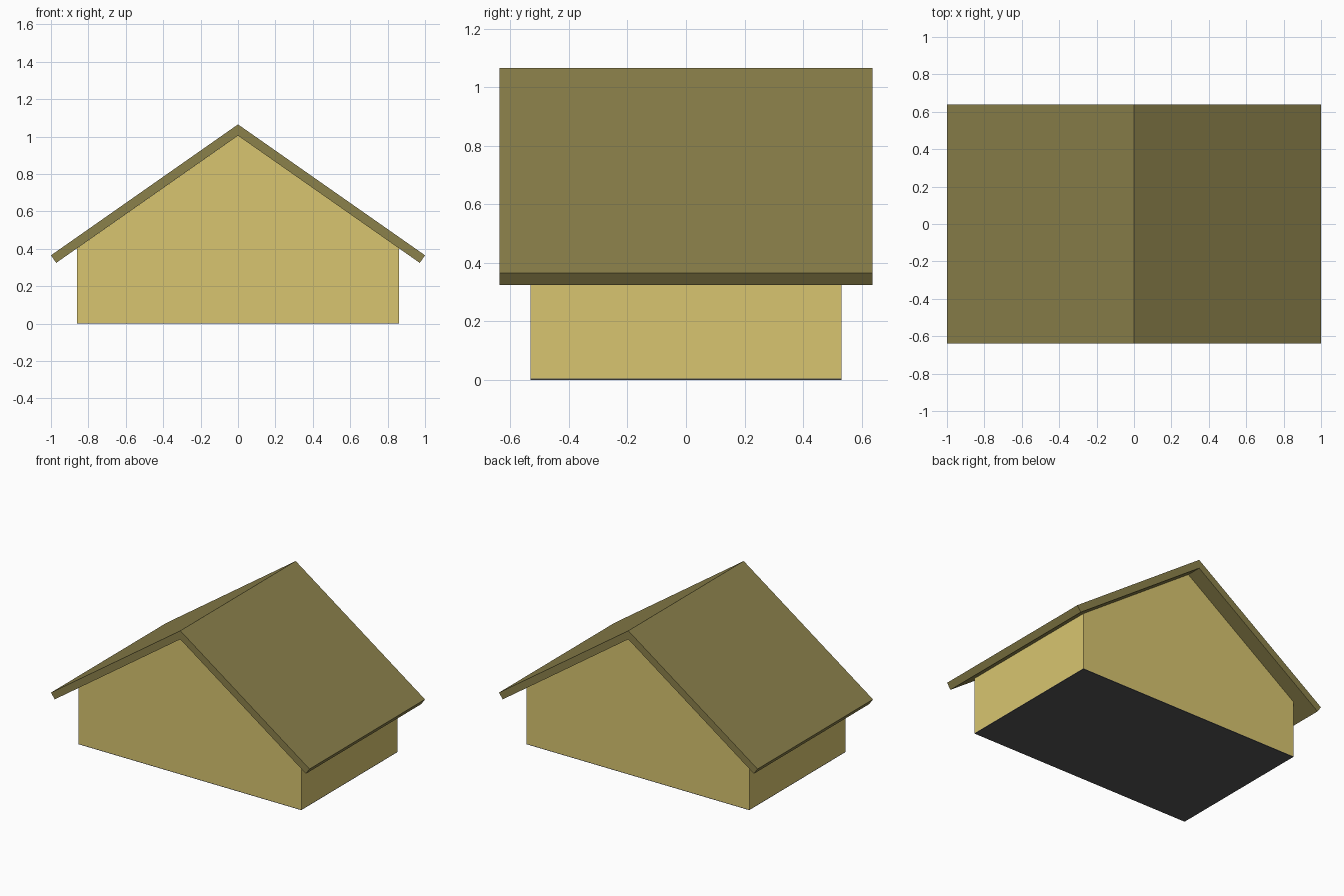
import bpy, bmesh

if "Cube" in bpy.data.objects:
    bpy.data.objects.remove(bpy.data.objects["Cube"])

WALL_X, WALL_Y = 0.862, 0.532     # wall half sizes
ROOF_Y = 0.638                    # roof half depth
APEX, SLOPE = 1.005, 0.70         # inner ridge height, roof pitch
SLAB = 0.004                      # floor thickness


def material(name, rgb):
    m = bpy.data.materials.new(name)
    m.diffuse_color = (*rgb, 1)
    m.use_nodes = True
    m.node_tree.nodes["Principled BSDF"].inputs["Base Color"].default_value = m.diffuse_color
    return m


def extrude_profile(name, points, half_depth, mat, drop=None):
    """Extrude an (x, z) outline along y; drop(normal) removes faces."""
    bm = bmesh.new()
    face = bm.faces.new([bm.verts.new((x, -half_depth, z)) for x, z in points])
    ext = bmesh.ops.extrude_face_region(bm, geom=[face], use_keep_orig=True)
    moved = [v for v in ext["geom"] if isinstance(v, bmesh.types.BMVert)]
    bmesh.ops.translate(bm, verts=moved, vec=(0, 2 * half_depth, 0))
    bmesh.ops.recalc_face_normals(bm, faces=bm.faces)
    if drop:
        bm.normal_update()
        gone = [f for f in bm.faces if drop(f.normal)]
        bmesh.ops.delete(bm, geom=gone, context='FACES')
    mesh = bpy.data.meshes.new(name)
    bm.to_mesh(mesh)
    bm.free()
    mesh.materials.append(mat)
    obj = bpy.data.objects.new(name, mesh)
    bpy.context.collection.objects.link(obj)
    return obj


def mirrored(right_side):
    """Close an outline from its right half, listed bottom to top."""
    return right_side + [(-x, z) for x, z in reversed(right_side) if x > 0]


yellow = material("wall_yellow", (0.69, 0.56, 0.16))
olive = material("roof_olive", (0.26, 0.22, 0.07))
dark = material("floor_dark", (0.09, 0.09, 0.09))

# Gabled walls: open under the roof and at the floor, thickened inwards
walls = extrude_profile(
    "walls",
    mirrored([(WALL_X, SLAB), (WALL_X, APEX - SLOPE * WALL_X), (0, APEX)]),
    WALL_Y, yellow, drop=lambda n: abs(n.z) > 0.1)
thick = walls.modifiers.new("thickness", 'SOLIDIFY')
thick.thickness = 0.05
thick.offset = -1
thick.use_even_offset = True

# Floor: thin slab flush with the walls
extrude_profile("floor", mirrored([(WALL_X, 0), (WALL_X, SLAB)]), WALL_Y, dark)

# Roof: folded slab with eaves cut square to the slope
eave_in, eave_out = (0.972, APEX - SLOPE * 0.972), (1.0, 0.365)
extrude_profile(
    "roof",
    [(0, APEX), eave_in, eave_out, (0, 1.065),
     (-eave_out[0], eave_out[1]), (-eave_in[0], eave_in[1])],
    ROOF_Y, olive)
